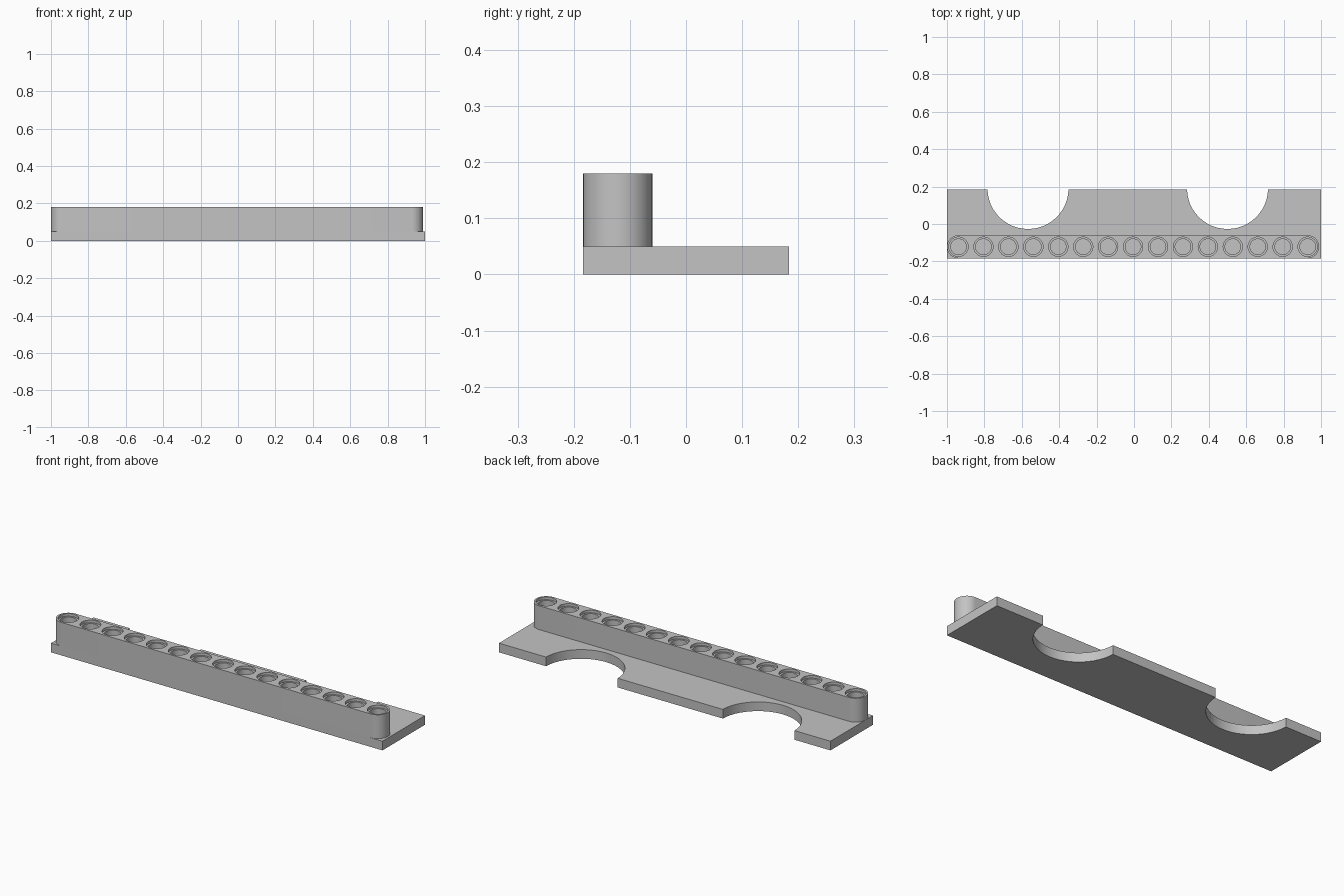
import bpy
import bmesh
from math import cos, sin, pi, sqrt, acos

cube = bpy.data.objects.get("Cube")
if cube:
    bpy.data.objects.remove(cube, do_unlink=True)

MM = 2 / 120                 # the plate is 120 units long
BACK = 11 * MM               # half of the plate depth
PLATE_TOP = 3 * MM
BEAM_TOP = 10.8 * MM
BEAM_RADIUS = 3.7 * MM
BEAM_Y = -BACK + BEAM_RADIUS
FIRST_X = -1 + BEAM_RADIUS
PITCH = 8 * MM
HOLES = 15

grey = bpy.data.materials.new("grey plastic")
grey.use_nodes = True
colour = (0.55, 0.55, 0.55, 1)
grey.diffuse_color = colour
grey.node_tree.nodes["Principled BSDF"].inputs["Base Color"].default_value = colour


def arc(cx, cy, radius, start, end, steps):
    """Points along an arc, both ends included."""
    angles = [start + (end - start) * i / steps for i in range(steps + 1)]
    return [(cx + radius * cos(a), cy + radius * sin(a)) for a in angles]


def make_object(name, bm):
    bmesh.ops.recalc_face_normals(bm, faces=bm.faces)
    mesh = bpy.data.meshes.new(name)
    bm.to_mesh(mesh)
    bm.free()
    mesh.materials.append(grey)
    obj = bpy.data.objects.new(name, mesh)
    bpy.context.collection.objects.link(obj)
    return obj


def extrude_outline(name, outline, bottom, top):
    bm = bmesh.new()
    face = bm.faces.new([bm.verts.new((x, y, bottom)) for x, y in outline])
    result = bmesh.ops.extrude_face_region(bm, geom=[face], use_keep_orig=True)
    moved = [v for v in result["geom"] if isinstance(v, bmesh.types.BMVert)]
    bmesh.ops.translate(bm, verts=moved, vec=(0, 0, top - bottom))
    return make_object(name, bm)


def activate(obj):
    bpy.ops.object.select_all(action="DESELECT")
    obj.select_set(True)
    bpy.context.view_layer.objects.active = obj


# Base plate with two round bites out of its back edge
bite_radius = 13 * MM
bite_y = 0.19
dip = acos(sqrt(1 - ((bite_y - BACK) / bite_radius) ** 2))
outline = [(-1, -BACK), (1, -BACK), (1, BACK)]
for bite_x in (30 * MM, -34 * MM):
    outline += arc(bite_x, bite_y, bite_radius, -dip, -pi + dip, 24)
outline.append((-1, BACK))
plate = extrude_outline("base_plate", outline, 0, PLATE_TOP)

# Beam with rounded ends, standing along the front edge
last_x = FIRST_X + PITCH * (HOLES - 1)
outline = arc(last_x, BEAM_Y, BEAM_RADIUS, -pi / 2, pi / 2, 24)
outline += arc(FIRST_X, BEAM_Y, BEAM_RADIUS, pi / 2, 3 * pi / 2, 24)
beam = extrude_outline("pin_hole_beam", outline, PLATE_TOP, BEAM_TOP)

# Hole cutters: narrow bore with a wider shallow recess at each end
bore, recess, depth, extra = 2.5 * MM, 3.1 * MM, 0.85 * MM, 0.02
profile = [
    (recess, PLATE_TOP - extra), (recess, PLATE_TOP + depth),
    (bore, PLATE_TOP + depth), (bore, BEAM_TOP - depth),
    (recess, BEAM_TOP - depth), (recess, BEAM_TOP + extra),
]
bm = bmesh.new()
for i in range(HOLES):
    x = FIRST_X + i * PITCH
    rings = []
    for radius, z in profile:
        points = arc(x, BEAM_Y, radius, 0, 2 * pi, 32)[:-1]
        rings.append([bm.verts.new((px, py, z)) for px, py in points])
    for low, high in zip(rings, rings[1:]):
        for j in range(len(low)):
            bm.faces.new((low[j - 1], low[j], high[j], high[j - 1]))
    bm.faces.new(rings[0])
    bm.faces.new(rings[-1])
cutter = make_object("hole_cutter", bm)
cutter.hide_render = True

cut = beam.modifiers.new("pin holes", "BOOLEAN")
cut.operation = "DIFFERENCE"
cut.solver = "EXACT"
cut.object = cutter
activate(beam)
bpy.ops.object.modifier_apply(modifier=cut.name)
bpy.data.objects.remove(cutter, do_unlink=True)

# Smooth curved walls, keep the edges crisp
for obj in (plate, beam):
    activate(obj)
    bpy.ops.object.shade_smooth_by_angle()
